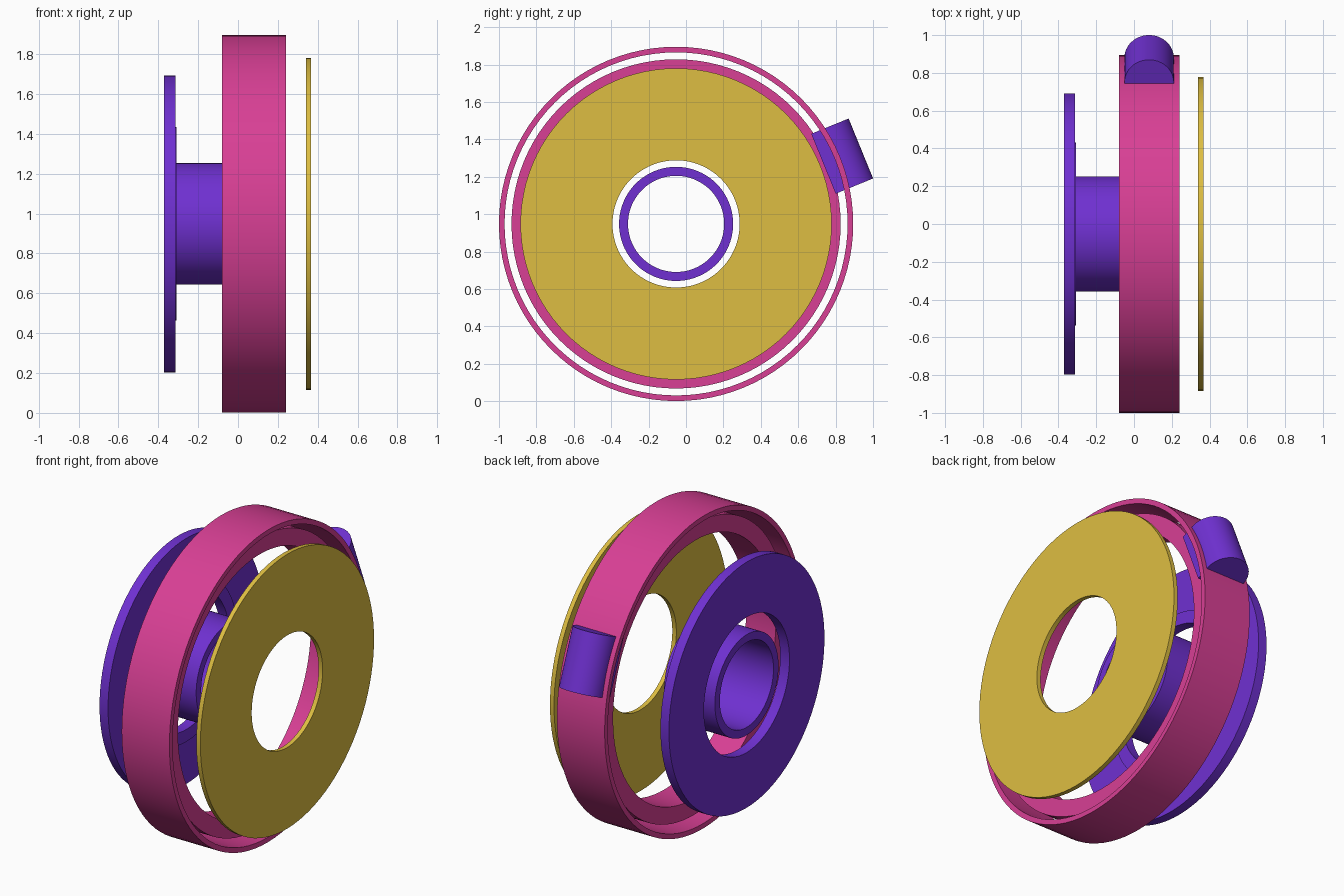
import bpy, bmesh, math
from mathutils import Matrix

if "Cube" in bpy.data.objects:
    bpy.data.objects.remove(bpy.data.objects["Cube"])

CY, CZ = -0.053, 0.948   # shared axis of all the rings (runs along x)
SEG = 96


def material(name, rgb):
    m = bpy.data.materials.new(name)
    m.diffuse_color = (*rgb, 1)
    m.use_nodes = True
    m.node_tree.nodes["Principled BSDF"].inputs["Base Color"].default_value = m.diffuse_color
    return m


PINK = material("pink", (0.69, 0.05, 0.30))
PURPLE = material("purple", (0.16, 0.03, 0.64))
GOLD = material("gold", (0.73, 0.515, 0.054))


def finish(name, bm, mat):
    bmesh.ops.recalc_face_normals(bm, faces=bm.faces)
    mesh = bpy.data.meshes.new(name)
    bm.to_mesh(mesh)
    bm.free()
    mesh.materials.append(mat)
    ob = bpy.data.objects.new(name, mesh)
    bpy.context.collection.objects.link(ob)
    bpy.ops.object.select_all(action='DESELECT')
    ob.select_set(True)
    bpy.context.view_layer.objects.active = ob
    bpy.ops.object.shade_smooth_by_angle(angle=math.radians(35))
    return ob


def ring(name, x0, x1, r_in, r_out, mat):
    """Rectangular section revolved about the shared axis."""
    bm = bmesh.new()
    section = ((x0, r_in), (x1, r_in), (x1, r_out), (x0, r_out))
    loops = []
    for i in range(SEG):
        a = math.tau * i / SEG
        loops.append([bm.verts.new((x, CY + r * math.cos(a), CZ + r * math.sin(a)))
                      for x, r in section])
    for i in range(SEG):
        p, q = loops[i], loops[(i + 1) % SEG]
        for k in range(4):
            n = (k + 1) % 4
            bm.faces.new((p[k], p[n], q[n], q[k]))
    return finish(name, bm, mat)


# Outer hoop with a narrower ring recessed inside it
ring("outer_hoop", -0.08, 0.24, 0.917, 0.947, PINK)
ring("inner_ring", -0.02, 0.18, 0.78, 0.88, PINK)

# Back flange, its low collar, and the central hub tube
ring("back_flange", -0.37, -0.313, 0.41, 0.745, PURPLE)
ring("flange_collar", -0.36, -0.308, 0.41, 0.485, PURPLE)
ring("hub_tube", -0.37, -0.03, 0.257, 0.305, PURPLE)

# Front cover disc
ring("cover_disc", 0.34, 0.367, 0.34, 0.832, GOLD)

# Round-nosed block through the hoop: D profile extruded along the tangent
bm = bmesh.new()
R, BASE, STRAIGHT, HALF = 0.131, 0.851, 0.085, 0.173
profile = [(-R, BASE), (R, BASE)]
profile += [(R * math.cos(math.pi * i / 24),
             BASE + STRAIGHT + R * math.sin(math.pi * i / 24)) for i in range(25)]
face = bm.faces.new([bm.verts.new((x, y, -HALF)) for x, y in profile])
ext = bmesh.ops.extrude_face_region(bm, geom=[face])
for v in ext["geom"]:
    if isinstance(v, bmesh.types.BMVert):
        v.co.z = HALF
bm.transform(Matrix.Translation((0.08, CY, CZ)) @ Matrix.Rotation(math.radians(22.2), 4, 'X'))
finish("latch_block", bm, PURPLE)
